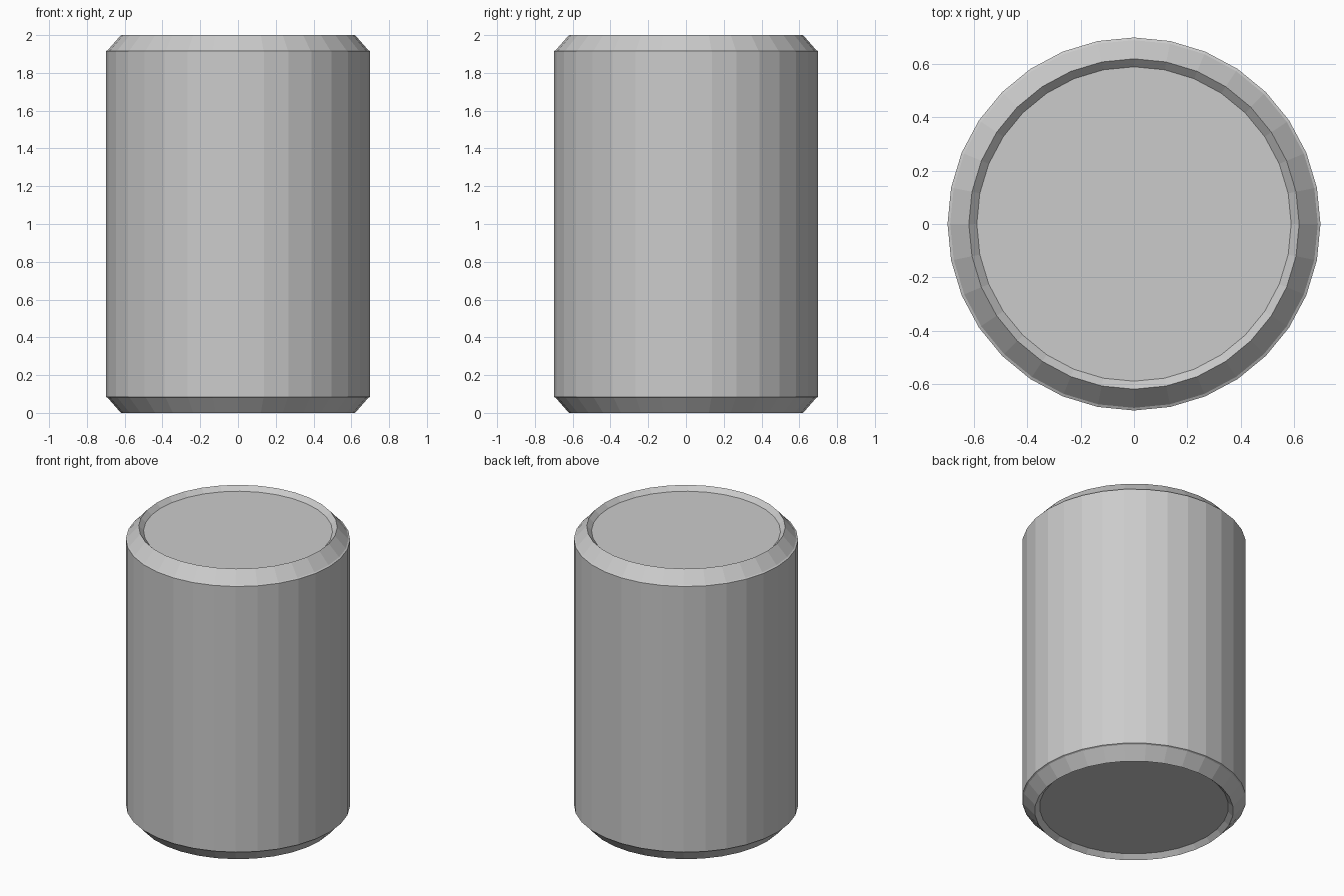
import bpy, bmesh
from math import cos, sin, tau

if "Cube" in bpy.data.objects:
    bpy.data.objects.remove(bpy.data.objects["Cube"])

SIDES = 32


def lathe(name, profile):
    """Spin (radius, z) points around z and close both ends with flat discs."""
    bm = bmesh.new()
    rings = [[bm.verts.new((r * cos(tau * i / SIDES), r * sin(tau * i / SIDES), z))
              for i in range(SIDES)] for r, z in profile]
    for a, b in zip(rings, rings[1:]):
        for i in range(SIDES):
            j = (i + 1) % SIDES
            bm.faces.new((a[i], a[j], b[j], b[i]))
    bm.faces.new(rings[0][::-1])
    bm.faces.new(rings[-1])
    bmesh.ops.recalc_face_normals(bm, faces=bm.faces[:])
    mesh = bpy.data.meshes.new(name)
    bm.to_mesh(mesh)
    bm.free()
    obj = bpy.data.objects.new(name, mesh)
    bpy.context.collection.objects.link(obj)
    return obj


# Upper half: recessed lid, sloped rim, tiny lip, straight wall
top = [(0.70, 1.915), (0.69, 1.92), (0.62, 2.0), (0.59, 1.97)]
# The base mirrors the lid
bottom = [(r, 2.0 - z) for r, z in reversed(top)]
lathe("can_body", bottom + top)
